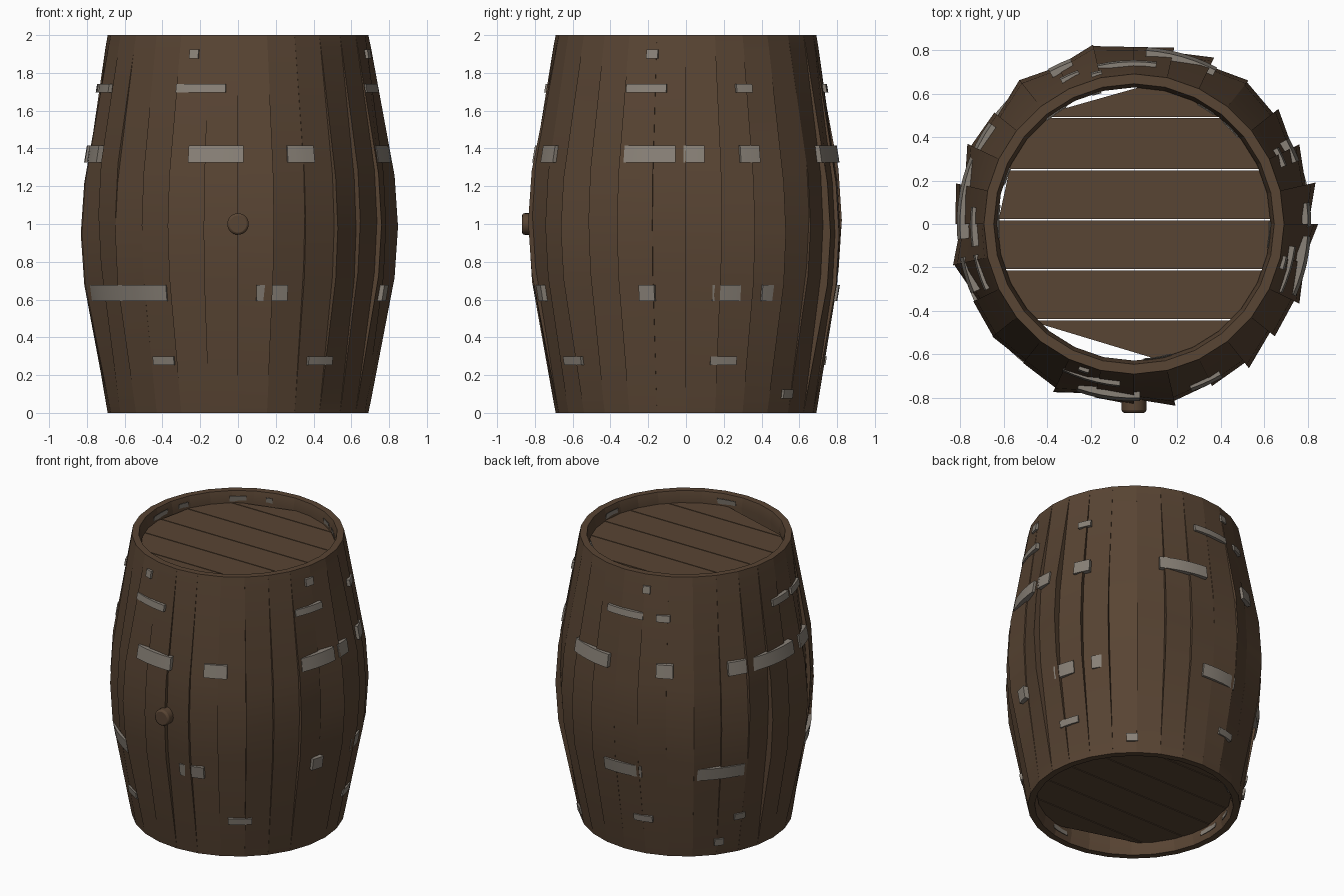
import bpy, bmesh, random
from math import cos, sin, radians, pi
from mathutils import Vector

random.seed(11)
if "Cube" in bpy.data.objects:
    bpy.data.objects.remove(bpy.data.objects["Cube"], do_unlink=True)


def material(name, rgb):
    m = bpy.data.materials.new(name)
    m.use_nodes = True
    m.diffuse_color = (*rgb, 1)
    m.node_tree.nodes["Principled BSDF"].inputs["Base Color"].default_value = (*rgb, 1)
    return m


WOOD = material("dark_wood", (0.098, 0.058, 0.033))
METAL = material("dull_metal", (0.25, 0.22, 0.185))


def finish(bm, name, mat, angle=30):
    bmesh.ops.recalc_face_normals(bm, faces=bm.faces)
    me = bpy.data.meshes.new(name)
    bm.to_mesh(me)
    bm.free()
    ob = bpy.data.objects.new(name, me)
    bpy.context.collection.objects.link(ob)
    me.materials.append(mat)
    bpy.ops.object.select_all(action="DESELECT")
    ob.select_set(True)
    bpy.context.view_layer.objects.active = ob
    bpy.ops.object.shade_smooth_by_angle(angle=radians(angle))
    return ob


def polar(r, a, z):
    return Vector((r * cos(a), r * sin(a), z))


def loft(bm, rings):
    """Solid through a row of equal closed sections."""
    vs = [[bm.verts.new(p) for p in ring] for ring in rings]
    n = len(vs[0])
    for lo, hi in zip(vs, vs[1:]):
        for i in range(n):
            j = (i + 1) % n
            bm.faces.new((lo[i], lo[j], hi[j], hi[i]))
    bm.faces.new(vs[0][::-1])
    bm.faces.new(vs[-1])


# Barrel outline: height, outer radius
OUTLINE = [(0, 0.69), (0.07, 0.703), (0.73, 0.812), (1.0, 0.828),
           (1.27, 0.812), (1.93, 0.703), (2, 0.69)]


def outer_radius(z):
    for (z0, r0), (z1, r1) in zip(OUTLINE, OUTLINE[1:]):
        if z <= z1:
            return r0 + (r1 - r0) * (z - z0) / (z1 - z0)


# Staves: each leans a little, one edge proud of its neighbour at the belly
COUNT = 28
step = 2 * pi / COUNT
bm = bmesh.new()
for k in range(COUNT):
    a0, a1 = k * step, (k + 1) * step
    tilt = random.choice((-1, 1)) * random.uniform(0.004, 0.03)
    lift = random.uniform(-0.008, 0.003)
    shift = random.uniform(-0.06, 0.06)
    rings = []
    for z, r in OUTLINE:
        belly = max(0, (r - 0.69) / 0.138)
        zz = z + shift * (0.1 < z < 1.9)
        inner = 0.645 if z in (0, 2) else r - 0.075
        r += lift * belly
        rings.append([polar(inner, a0, zz), polar(r - tilt * belly, a0, zz),
                      polar(r + tilt * belly, a1, zz), polar(inner, a1, zz)])
    loft(bm, rings)
finish(bm, "staves", WOOD, 25)


# Hoops: a buried ring with the stretches that show through the staves
def arc(bm, start, end, z, height, offset, depth):
    n = max(2, round((end - start) / 4))
    rings = []
    for i in range(n + 1):
        a = radians(start + (end - start) * i / n)
        lo, hi = z - height / 2, z + height / 2
        rl, rh = outer_radius(lo) + offset, outer_radius(hi) + offset
        rings.append([polar(rl - depth, a, lo), polar(rl, a, lo),
                      polar(rh, a, hi), polar(rh - depth, a, hi)])
    loft(bm, rings)


HOOPS = {
    "upper_belly_hoop": (1.37, 0.09, [(191, 203), (251, 272), (289, 300), (336, 356),
                         (359, 367), (21, 29), (62, 86), (111, 119), (145, 185)]),
    "lower_belly_hoop": (0.635, 0.085, [(193, 242), (277, 289), (342, 348), (10, 21),
                         (30, 35), (84, 104), (130, 153)]),
    "upper_hoop": (1.72, 0.045, [(191, 204), (244, 265), (335, 352), (21, 28),
                   (82, 103), (110, 117), (174, 188)]),
    "lower_hoop": (0.275, 0.045, [(233, 243), (300, 312), (10, 21), (98, 108), (150, 156)]),
    "top_hoop": (1.9, 0.05, [(249, 253), (343, 348), (102, 106)]),
    "bottom_hoop": (0.1, 0.05, [(46, 52), (140, 145)]),
}
for name, (z, height, shown) in HOOPS.items():
    bm = bmesh.new()
    arc(bm, 0, 360, z, height, -0.035, 0.015)
    for start, end in shown:
        arc(bm, start, end, z, height, 0.012, 0.04)
    finish(bm, name, METAL)

# Metal showing on the inside of both rims
for name, z in (("top_inner_band", 1.95), ("bottom_inner_band", 0.05)):
    bm = bmesh.new()
    for start, end in [(40, 49), (54, 62), (104, 108), (120, 130), (156, 163),
                       (172, 186), (274, 286), (350, 361)]:
        arc(bm, start, end, z, 0.04, -0.072, 0.004)
    finish(bm, name, METAL)

# Lids: six planks, trimmed where the boards fall short of the wall
SEAMS = [0.7, 0.49, 0.25, 0.02, -0.21, -0.44, -0.7]
CHORDS = [((-0.43, 0.5), (0.1, 0.65)), ((-0.57, 0.26), (-0.64, -0.06)),
          ((-0.43, -0.46), (0.1, -0.62))]


def trim(bm, point, normal):
    bmesh.ops.bisect_plane(bm, geom=bm.verts[:] + bm.edges[:] + bm.faces[:],
                           plane_co=point, plane_no=normal, clear_outer=True)


for name, z in (("top_lid", 1.88), ("bottom_lid", 0.08)):
    for k, (high, low) in enumerate(zip(SEAMS, SEAMS[1:])):
        bm = bmesh.new()
        bmesh.ops.create_circle(bm, cap_ends=True, segments=56, radius=0.645)
        trim(bm, (0, high - 0.003, 0), (0, 1, 0))
        trim(bm, (0, low + 0.003, 0), (0, -1, 0))
        for p, q in CHORDS:
            p, q = Vector((*p, 0)), Vector((*q, 0))
            normal = (q - p).cross(Vector((0, 0, 1)))
            trim(bm, p, normal if normal.dot(p) > 0 else -normal)
        ext = bmesh.ops.extrude_face_region(bm, geom=bm.faces[:])["geom"]
        bmesh.ops.translate(bm, vec=(0, 0, 0.04),
                            verts=[v for v in ext if isinstance(v, bmesh.types.BMVert)])
        finish(bm, f"{name}_plank_{k + 1}", WOOD).location.z = z

# Bung on the front
bpy.ops.mesh.primitive_cylinder_add(vertices=24, radius=0.057, depth=0.09,
                                    location=(0, -0.823, 1), rotation=(pi / 2, 0, 0))
bung = bpy.context.object
bung.name = "bung"
bung.data.materials.append(WOOD)
bevel = bung.modifiers.new("soft_rim", "BEVEL")
bevel.width = 0.012
bevel.segments = 2
bpy.ops.object.shade_smooth_by_angle(angle=radians(40))
